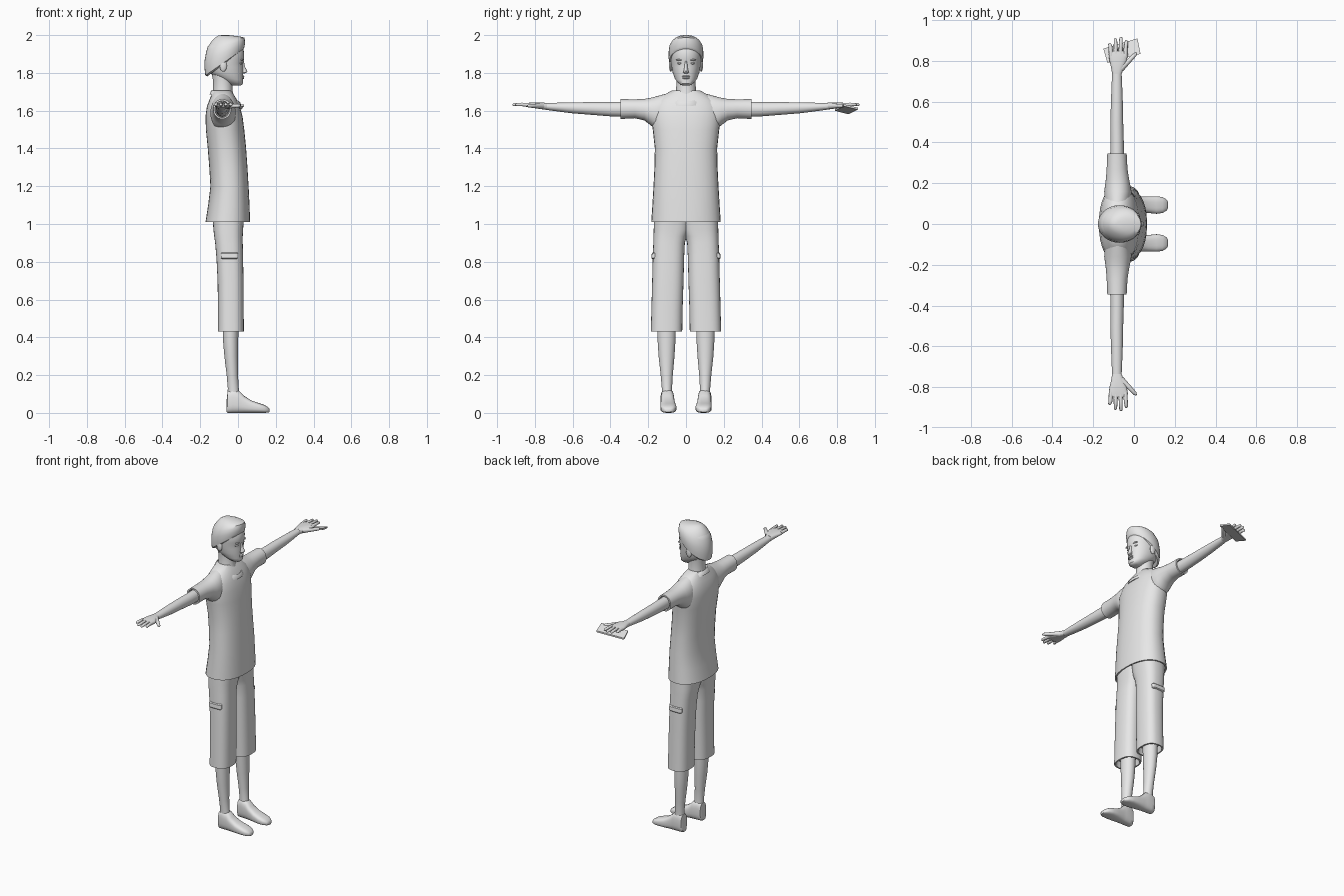
import bpy, bmesh, math
from mathutils import Vector

grey = bpy.data.materials.new("plain grey")
grey.diffuse_color = (0.8, 0.8, 0.8, 1)


def finish(name, rings, angle=40):
    """Skin a list of point rings, cap both ends and smooth."""
    bm = bmesh.new()
    vs = [[bm.verts.new(p) for p in r] for r in rings]
    n = len(vs[0])
    for a, b in zip(vs, vs[1:]):
        for i in range(n):
            j = (i + 1) % n
            bm.faces.new((a[i], a[j], b[j], b[i]))
    bm.faces.new(vs[0])
    bm.faces.new(vs[-1])
    bmesh.ops.recalc_face_normals(bm, faces=bm.faces)
    me = bpy.data.meshes.new(name)
    bm.to_mesh(me)
    bm.free()
    ob = bpy.data.objects.new(name, me)
    bpy.context.collection.objects.link(ob)
    me.materials.append(grey)
    bpy.ops.object.select_all(action='DESELECT')
    ob.select_set(True)
    bpy.context.view_layer.objects.active = ob
    bpy.ops.object.shade_smooth_by_angle(angle=math.radians(angle))
    return ob


def loft(name, axis, rows, s=1, power=2.3, seg=32):
    """Rows: position on axis, min/max of the two other axes, optional slant."""
    rings = []
    for t, a0, a1, b0, b1, *slant in rows:
        k = slant[0] if slant else 0
        ring = []
        for i in range(seg):
            g = 2 * math.pi * i / seg
            c, d = math.cos(g), math.sin(g)
            da = math.copysign(abs(c) ** (2 / power), c) * (a1 - a0) / 2
            a = (a0 + a1) / 2 + da
            b = (b0 + b1) / 2 + math.copysign(abs(d) ** (2 / power), d) * (b1 - b0) / 2
            h = t + k * da
            p = {'z': (a, b, h), 'y': (a, h, b), 'x': (h, a, b)}[axis]
            ring.append(Vector((p[0], p[1] * s, p[2])))
        rings.append(ring)
    return finish(name, rings)


def tube(name, pts, radii, s=1, seg=10):
    """Round limb through points in the horizontal plane."""
    pts = [Vector(p) for p in pts]
    d = (pts[-1] - pts[0]).normalized()
    u = d.cross(Vector((0, 0, 1))).normalized()
    v = d.cross(u)
    rings = []
    for p, r in zip(pts, radii):
        ring = [p + (u * math.cos(2 * math.pi * i / seg) + v * math.sin(2 * math.pi * i / seg)) * r
                for i in range(seg)]
        rings.append([Vector((q.x, q.y * s, q.z)) for q in ring])
    return finish(name, rings, 60)


def ball(name, c, r):
    """Small ellipsoid feature."""
    rows = []
    for i in range(9):
        a = math.radians(-85 + 170 * i / 8)
        w, h = math.cos(a), math.sin(a)
        rows.append((c[2] + r[2] * h, c[0] - r[0] * w, c[0] + r[0] * w,
                     c[1] - r[1] * w, c[1] + r[1] * w))
    return loft(name, 'z', rows, power=2, seg=16)


# shirt body with recessed hem
loft("shirt", 'z', [
    (1.05, -.155, .048, -.168, .168), (1.01, -.162, .055, -.176, .176),
    (1.01, -.172, .064, -.184, .184), (1.1, -.158, .061, -.178, .178),
    (1.2, -.146, .056, -.172, .172), (1.3, -.152, .05, -.167, .167),
    (1.4, -.16, .043, -.165, .165), (1.5, -.17, .033, -.176, .176),
    (1.57, -.172, .024, -.185, .185), (1.62, -.165, .010, -.178, .178),
    (1.655, -.153, -.004, -.155, .155), (1.685, -.14, -.022, -.115, .115),
    (1.708, -.13, -.038, -.072, .072)])
# collar, lower at the front
loft("collar", 'z', [
    (1.655, -.150, .016, -.088, .088, -.38), (1.672, -.143, .014, -.080, .080, -.42),
    (1.680, -.136, .006, -.070, .070, -.42), (1.668, -.130, -.004, -.062, .062, -.42)])
loft("neck", 'z', [
    (1.62, -.135, -.012, -.062, .062), (1.67, -.134, -.02, -.058, .058),
    (1.71, -.132, -.03, -.052, .052), (1.76, -.132, -.03, -.051, .051),
    (1.8, -.14, -.03, -.055, .055)], power=2)

# head and face
loft("head", 'z', [
    (1.733, -.035, .014, -.018, .018), (1.738, -.055, .021, -.030, .030),
    (1.752, -.085, .026, -.046, .046, -.15), (1.772, -.125, .026, -.060, .060, -.15),
    (1.80, -.15, .027, -.070, .070), (1.83, -.163, .027, -.076, .076),
    (1.852, -.168, .026, -.079, .079), (1.872, -.17, .032, -.081, .081),
    (1.90, -.17, .033, -.083, .083), (1.94, -.16, .026, -.078, .078),
    (1.97, -.13, .0, -.055, .055), (1.985, -.1, -.04, -.02, .02)], power=2.1)
loft("hair", 'z', [
    (1.85, -.162, .020, -.079, .079, .75), (1.858, -.173, .032, -.089, .089, .7),
    (1.88, -.177, .034, -.092, .092, .55), (1.91, -.177, .037, -.092, .092, .42),
    (1.945, -.168, .036, -.087, .087, .3), (1.972, -.148, .034, -.071, .071, .16),
    (1.988, -.125, .012, -.052, .052, .06), (1.997, -.105, -.025, -.032, .032),
    (2.0, -.085, -.05, -.012, .012)], power=2)
loft("nose", 'z', [
    (1.796, .015, .034, -.010, .010), (1.802, .015, .046, -.015, .015),
    (1.809, .015, .050, -.013, .013), (1.83, .010, .038, -.008, .008),
    (1.865, .010, .030, -.006, .006)], power=2, seg=16)
ball("upper_lip", (.025, 0, 1.782), (.009, .021, .005))
ball("lower_lip", (.024, 0, 1.773), (.009, .018, .006))

for s, side in ((1, "left"), (-1, "right")):
    # facial features
    ball(side + "_eye", (.014, s * .033, 1.851), (.009, .014, .006))
    ball(side + "_brow", (.020, s * .034, 1.869), (.009, .019, .004))
    ball(side + "_ear", (-.078, s * .081, 1.838), (.019, .009, .032))

    # sleeve with recessed cuff, and arm
    loft(side + "_sleeve", 'y', [
        (.05, -.14, -.03, 1.49, 1.703), (.12, -.145, -.015, 1.49, 1.686),
        (.16, -.146, -.012, 1.50, 1.675), (.19, -.142, -.018, 1.525, 1.667),
        (.22, -.138, -.024, 1.548, 1.662), (.27, -.134, -.032, 1.56, 1.66),
        (.347, -.131, -.036, 1.556, 1.661), (.347, -.122, -.045, 1.564, 1.652),
        (.32, -.120, -.048, 1.567, 1.65)], s, 2.1)
    loft(side + "_arm", 'y', [
        (.30, -.117, -.049, 1.567, 1.647), (.4, -.116, -.050, 1.57, 1.645),
        (.5, -.116, -.053, 1.578, 1.645), (.6, -.113, -.055, 1.586, 1.644),
        (.68, -.110, -.058, 1.596, 1.642), (.745, -.107, -.061, 1.605, 1.64)], s, 2)

    # palm, fingers and thumb
    loft(side + "_palm", 'y', [
        (.735, -.107, -.061, 1.604, 1.641), (.765, -.112, -.050, 1.608, 1.643),
        (.80, -.120, -.036, 1.613, 1.643), (.83, -.124, -.030, 1.617, 1.642),
        (.848, -.122, -.032, 1.620, 1.640)], s, 2.5)
    for i, (x0, x1, y1) in enumerate([(-.112, -.119, .888), (-.089, -.091, .912),
                                      (-.066, -.064, .918), (-.043, -.037, .902)]):
        tube(f"{side}_finger_{i + 1}",
             [(x0, .825, 1.63), ((x0 + x1) / 2, .87, 1.633), (x1, y1 - .006, 1.632), (x1, y1, 1.631)],
             [.0115, .0095, .008, .003], s)
    tube(side + "_thumb", [(-.065, .762, 1.624), (-.030, .795, 1.625), (.006, .832, 1.626), (.012, .840, 1.626)],
         [.017, .012, .009, .003], s)

    # short trouser leg with recessed hem
    loft(side + "_trouser_leg", 'z', [
        (.47, -.09, .015, .037, .17), (.43, -.097, .022, .029, .177),
        (.43, -.106, .031, .020, .186), (.55, -.106, .030, .018, .183),
        (.7, -.108, .029, .013, .179), (.82, -.114, .027, .010, .176),
        (.90, -.121, .025, .006, .173), (.935, -.126, .025, -.004, .172),
        (.97, -.13, .027, -.02, .171), (1.04, -.135, .032, -.03, .168)], s, 2.6)
    loft(side + "_pocket_flap", 'z', [
        (.815, -.085, -.005, .15, .178), (.82, -.09, 0, .15, .183),
        (.845, -.09, 0, .15, .181), (.85, -.085, -.005, .15, .176)], s, 5)

    # lower leg and foot
    loft(side + "_lower_leg", 'z', [
        (.08, -.056, .012, .070, .128), (.13, -.054, .004, .074, .128),
        (.2, -.060, .0, .070, .134), (.3, -.072, .0, .061, .145),
        (.38, -.079, .001, .056, .150), (.5, -.082, .003, .052, .153)], s, 2)
    loft(side + "_foot", 'x', [
        (-.060, .078, .122, .004, .07), (-.055, .069, .130, 0, .115),
        (-.03, .063, .135, 0, .128), (.005, .062, .134, 0, .118),
        (.03, .060, .134, 0, .092), (.07, .054, .136, 0, .066),
        (.11, .050, .136, 0, .052), (.14, .054, .132, 0, .042),
        (.16, .066, .120, .002, .030), (.167, .08, .108, .004, .020)], s, 2.8)

# flat handset under the left palm
corners = [(-.15, .86, 1.585), (-.13, .79, 1.603), (.032, .835, 1.628), (.017, .91, 1.61)]
finish("handset", [[Vector(p) + Vector((0, 0, h)) for p in corners] for h in (-.004, .006)], 20)
